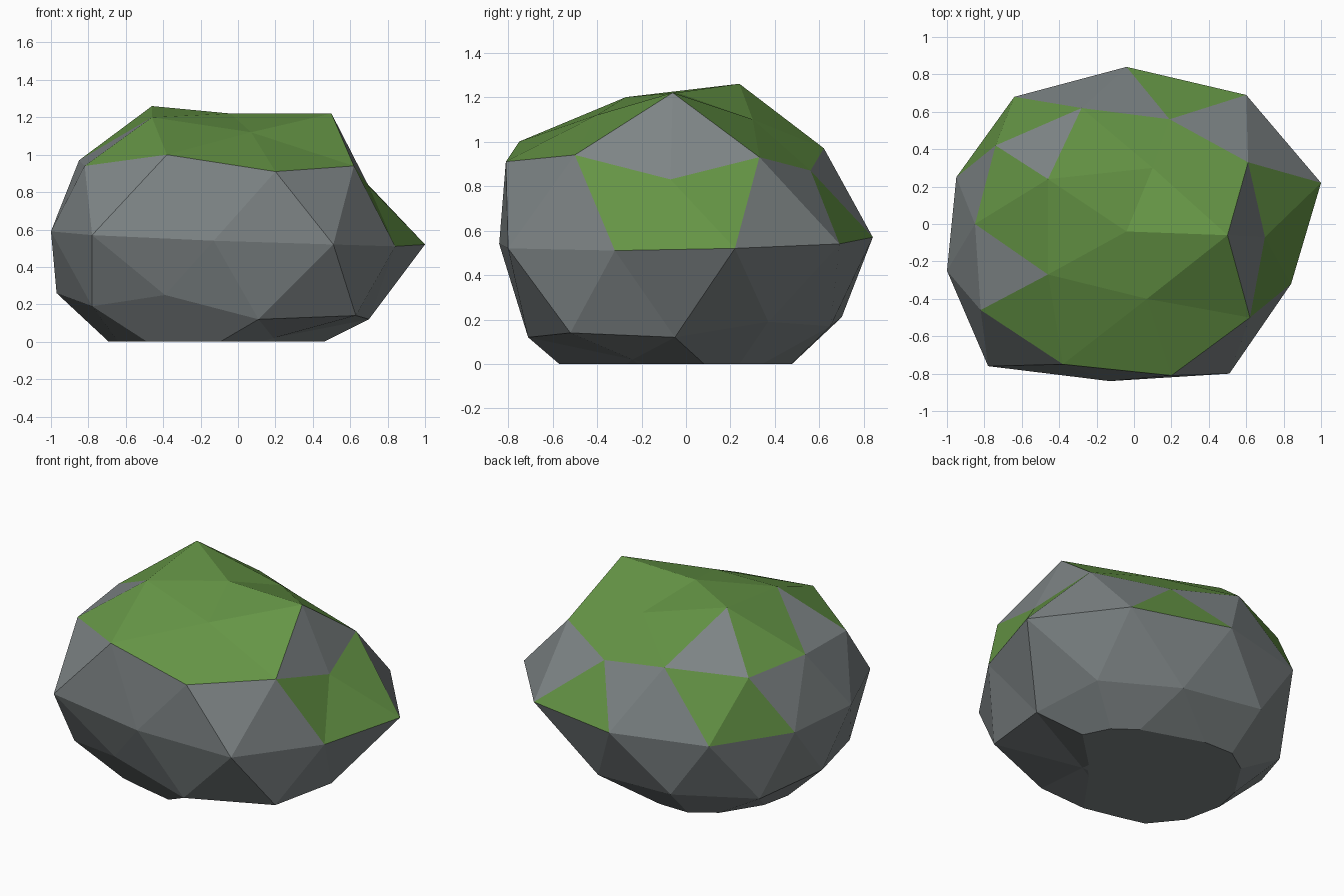
import bpy
import bmesh
import math

if "Cube" in bpy.data.objects:
    bpy.data.objects.remove(bpy.data.objects["Cube"], do_unlink=True)


def flat_material(name, colour):
    material = bpy.data.materials.new(name)
    material.use_nodes = True
    material.diffuse_color = colour
    shader = next(n for n in material.node_tree.nodes if n.type == "BSDF_PRINCIPLED")
    shader.inputs["Base Color"].default_value = colour
    shader.inputs["Roughness"].default_value = 0.9
    return material


def turn(point):
    """Angle about the vertical axis in whole degrees."""
    return round(math.degrees(math.atan2(point.y, point.x))) % 360


# Shape of the rock: one ring of points per level, counter-clockwise from +x
crown = [(-.04, -.04, 1.22)]
top_ring = [(.5, -.06, 1.22), (.1, .3, 1.1), (-.46, .24, 1.26),
            (-.46, -.27, 1.2), (.07, -.4, 1.12)]
shoulder = [(.7, -.07, .83), (.61, .33, .93), (.19, .56, .87), (-.28, .62, .97),
            (-.74, .42, .95), (-.85, 0, .97), (-.82, -.46, .94),
            (-.38, -.75, 1), (.2, -.81, .91), (.62, -.5, .94)]
waist = [(1, .22, .52), (.6, .69, .54), (-.04, .84, .57), (-.64, .68, .58),
         (-.95, .25, .59), (-1, -.25, .59), (-.78, -.76, .57),
         (-.13, -.84, .54), (.51, -.8, .52), (.84, -.32, .51)]
foot = [(.7, -.05, .12), (.59, .37, .19), (.17, .65, .17), (-.38, .7, .21),
        (-.79, .38, .17), (-.97, 0, .26), (-.78, -.55, .19),
        (-.39, -.7, .25), (.11, -.71, .12), (.63, -.52, .14)]
underside = [(.28, .18, -.09), (-.33, .37, -.1), (-.53, -.08, -.15),
             (-.3, -.43, -.12), (.19, -.24, .02)]
base = [(0, -.05, -.15)]
levels = [crown, top_ring, shoulder, waist, foot, underside, base]
level_floors = [.9, .7, .2, -.2, -.7, -.9, -2]

# Moss: bare sectors on the upper slope, mossy sectors on the sides
BARE_SLOPE = {1, 7, 11, 19}
MOSSY_SIDE = {19, 0, 1, 4, 7, 8}


def is_mossy(centre):
    sector = round(turn(centre) / 18) % 20
    if centre.z > .8:
        return True
    if centre.z > .5:
        return sector not in BARE_SLOPE
    return centre.z > .05 and sector in MOSSY_SIDE


bm = bmesh.new()
bmesh.ops.create_icosphere(bm, subdivisions=2, radius=1)

# Paint the faces while the ball is still regular
for face in bm.faces:
    face.material_index = int(is_mossy(face.calc_center_median()))

# Gather the ball's vertices by level, then push each ring into the rock shape
rings = [[] for level in levels]
for vert in bm.verts:
    index = next(i for i, floor in enumerate(level_floors) if vert.co.z > floor)
    rings[index].append(vert)
for ring, points in zip(rings, levels):
    ring.sort(key=lambda v: turn(v.co))
    for vert, point in zip(ring, points):
        vert.co = point

# Slice the bottom flat and close it
bmesh.ops.bisect_plane(bm, geom=bm.verts[:] + bm.edges[:] + bm.faces[:],
                       plane_co=(0, 0, 0), plane_no=(0, 0, 1), clear_inner=True)
rim = [edge for edge in bm.edges if edge.is_boundary]
bmesh.ops.holes_fill(bm, edges=rim, sides=0)
bmesh.ops.recalc_face_normals(bm, faces=bm.faces[:])

mesh = bpy.data.meshes.new("mossy_rock")
bm.to_mesh(mesh)
bm.free()
mesh.materials.append(flat_material("grey_stone", (.21, .235, .24, 1)))
mesh.materials.append(flat_material("green_moss", (.13, .3, .06, 1)))
rock = bpy.data.objects.new("mossy_rock", mesh)
bpy.context.collection.objects.link(rock)
